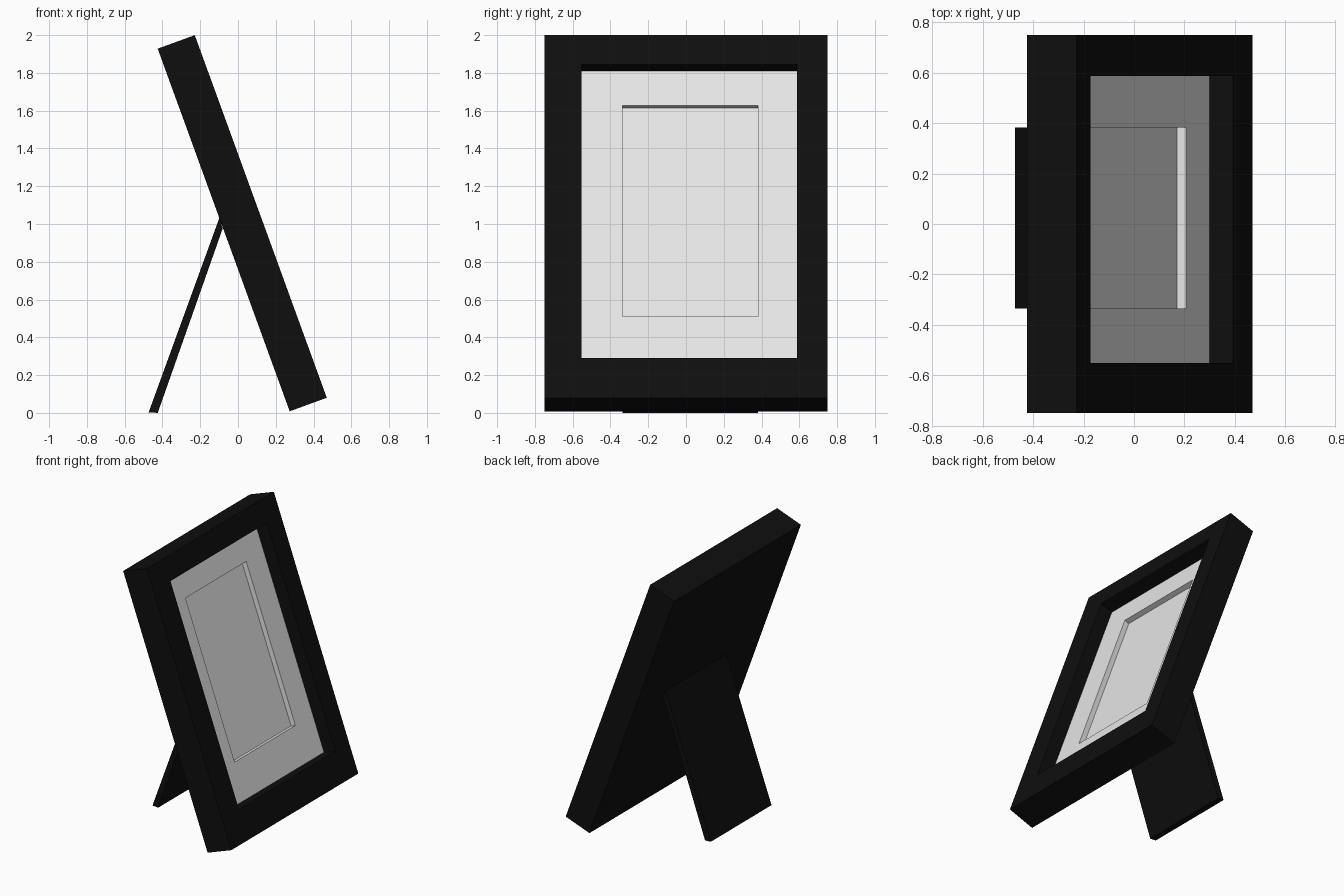
import bpy, bmesh, math
from mathutils import Matrix

cube = bpy.data.objects.get("Cube")
if cube:
    bpy.data.objects.remove(cube, do_unlink=True)


def make_material(name, color):
    mat = bpy.data.materials.new(name)
    mat.use_nodes = True
    mat.diffuse_color = color
    mat.node_tree.nodes["Principled BSDF"].inputs["Base Color"].default_value = color
    return mat


black = make_material("black", (0.0045, 0.0045, 0.0045, 1))
white = make_material("off white", (0.8, 0.8, 0.8, 1))

# Leaning plane: local x is outward, z runs up the slope
LEAN = Matrix.Translation((0.47, 0, 0.08)) @ Matrix.Rotation(math.radians(-20), 4, "Y")


def finish(name, bm, material):
    mesh = bpy.data.meshes.new(name)
    bm.to_mesh(mesh)
    bm.free()
    mesh.materials.append(material)
    obj = bpy.data.objects.new(name, mesh)
    bpy.context.collection.objects.link(obj)
    return obj


def stepped_panel(name, steps, material, cap_back=False, cap_front=False):
    """Join rectangles (y0, y1, z0, z1) set at given depths into one stepped shell."""
    bm = bmesh.new()
    rings = []
    for (y0, y1, z0, z1), depth in steps:
        corners = ((y0, z0), (y1, z0), (y1, z1), (y0, z1))
        rings.append([bm.verts.new((-depth, y, z)) for y, z in corners])
    for a, b in zip(rings, rings[1:]):
        for i in range(4):
            j = (i + 1) % 4
            bm.faces.new((a[i], a[j], b[j], b[i]))
    if cap_back:
        bm.faces.new(rings[0][::-1])
    if cap_front:
        bm.faces.new(rings[-1])
    bm.transform(LEAN)
    return finish(name, bm, material)


outer = (-0.75, 0.75, 0, 2.043)
opening = (-0.552, 0.588, 0.223, 1.878)
picture = (-0.335, 0.382, 0.494, 1.683)

# Frame with its window, then the mat with a sunken picture area
stepped_panel("frame", [(outer, 0.209), (outer, 0), (opening, 0), (opening, 0.1)],
              black, cap_back=True)
stepped_panel("mat_and_picture", [(opening, 0.1), (picture, 0.1), (picture, 0.138)],
              white, cap_front=True)

# Easel leg propping up the back
bm = bmesh.new()
profile = [(-0.473, 0.003), (-0.425, 0), (-0.081, 0.976), (-0.098, 1.034)]
side = bm.faces.new([bm.verts.new((x, picture[0], z)) for x, z in profile])
sweep = bmesh.ops.extrude_face_region(bm, geom=[side])
moved = [v for v in sweep["geom"] if isinstance(v, bmesh.types.BMVert)]
bmesh.ops.translate(bm, verts=moved, vec=(0, picture[1] - picture[0], 0))
if side.is_valid and not any(len(e.link_faces) == 2 for e in side.edges):
    side.normal_flip()
bmesh.ops.recalc_face_normals(bm, faces=bm.faces)
finish("easel_leg", bm, black)
